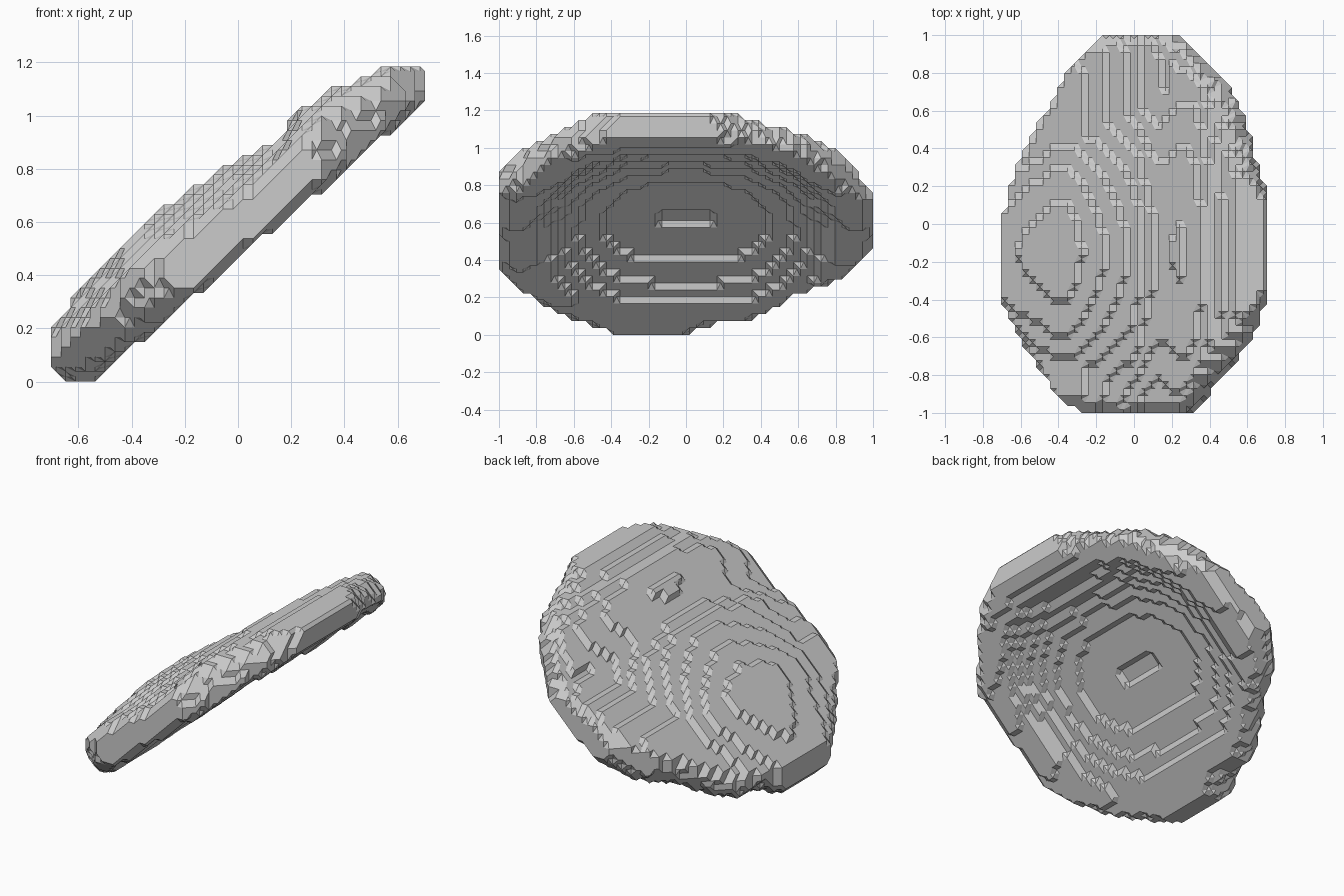
import bpy, bmesh, math
from itertools import product
from mathutils import Vector

if "Cube" in bpy.data.objects:
    bpy.data.objects.remove(bpy.data.objects["Cube"], do_unlink=True)

STEP = 1 / 27            # size of one voxel
COUNT = (38, 54, 32)     # voxels along x, y, z
RIM = 0.115              # reach of the rounded rim
STRETCH = 1.28           # plan width to width along the slope

# Plan outline of the tilted disc
OUTLINE = [(-.12, 1), (.2, 1), (.4, .85), (.55, .66), (.64, .3), (.7, .15),
           (.7, -.4), (.6, -.65), (.45, -.83), (.3, -1), (-.25, -1),
           (-.35, -.94), (-.48, -.77), (-.58, -.6), (-.7, -.36), (-.7, -.04),
           (-.63, .08), (-.6, .28), (-.48, .5), (-.37, .66), (-.28, .86)]
CORE = [Vector((x * (.84 if x > 0 else .86) * STRETCH, y * .89))
        for x, y in OUTLINE]
SIDES = list(zip(CORE, CORE[1:] + CORE[:1]))


def outside_distance(p):
    """Distance from p to the core outline, zero when inside it."""
    inside, best = False, math.inf
    for a, b in SIDES:
        ab = b - a
        t = max(0, min(1, (p - a).dot(ab) / ab.length_squared))
        best = min(best, (p - a - ab * t).length)
        if (a.y > p.y) != (b.y > p.y) and p.x < a.x + ab.x * (p.y - a.y) / ab.y:
            inside = not inside
    return 0 if inside else best


def upper(x, y):
    """Top skin, as height above the 45 degree plane: swollen at the low end."""
    droop = max(.09, .2 - .3 * x) * (y + .15) ** 2
    ripple = .025 * math.sin(5 * math.pi * max(0, x))
    crown = min(.84 - .31 * x - ripple, .95, 1 + .12 * x)
    return crown - min(droop, .11)


def lower(x, y):
    """Underside, as height above the 45 degree plane: hollow in the middle."""
    spread = .3 if x > .05 else .21
    hollow = 1 - (x - .05) ** 2 / spread - abs(y) ** 3 / .55
    rim = .5 - .14 * x - .1 * x * x - .05 * y * y
    return rim + .17 * max(0, hollow)


def is_solid(x, y, z):
    """Between the two skins, rounded off beyond the core outline."""
    top, bottom = upper(x, y), lower(x, y)
    offset = z - x - (top + bottom) / 2
    half = (top - bottom) / 2
    if abs(offset) >= half:
        return False
    foot = Vector(((x + offset / 2) * STRETCH, y))
    reach = outside_distance(foot) / RIM
    return abs(offset / half) ** 2.5 + reach ** 2.5 < 1


def position(grid):
    return Vector(((grid[0] + .5 - COUNT[0] / 2) * STEP,
                   (grid[1] + .5 - COUNT[1] / 2) * STEP,
                   (grid[2] + .5) * STEP))


solid = {g for g in product(*map(range, COUNT)) if is_solid(*position(g))}


def cell_rings():
    """Corner rings of a cell's six sides, counter-clockwise from outside."""
    rings = []
    for axis, side in product(range(3), (0, 1)):
        ring = []
        for u, v in ((0, 0), (1, 0), (1, 1), (0, 1)):
            corner = [side] * 3
            corner[(axis + 1) % 3], corner[(axis + 2) % 3] = u, v
            ring.append(tuple(corner))
        rings.append(ring if side else ring[::-1])
    return rings


RINGS = cell_rings()
bm = bmesh.new()
verts = {}


def vertex(key):
    if key not in verts:
        verts[key] = bm.verts.new(position([k / 2 for k in key]))
    return verts[key]


# Chamfered voxel skin: link edge midpoints around every boundary cell
cells = {tuple(a - b for a, b in zip(g, o))
         for g in solid for o in product((0, 1), repeat=3)}
for cell in cells:
    links = {}
    for ring in RINGS:
        pts = [tuple(a + b for a, b in zip(cell, c)) for c in ring]
        full = [p in solid for p in pts]
        mids = [tuple(a + b for a, b in zip(pts[i], pts[(i + 1) % 4]))
                for i in range(4)]
        for i in range(4):
            if not full[i] and full[(i + 1) % 4]:
                j = (i + 1) % 4
                while full[(j + 1) % 4]:
                    j = (j + 1) % 4
                links[mids[j]] = mids[i]
    while links:
        start, nxt = links.popitem()
        loop = [start]
        while nxt != start:
            loop.append(nxt)
            nxt = links.pop(nxt)
        corners = [vertex(k) for k in loop]
        if bm.faces.get(corners) is None:
            bm.faces.new(corners)

bmesh.ops.triangulate(bm, faces=[f for f in bm.faces if len(f.verts) > 4])
bmesh.ops.recalc_face_normals(bm, faces=bm.faces)

mesh = bpy.data.meshes.new("tilted_disc")
bm.to_mesh(mesh)
bm.free()
disc = bpy.data.objects.new("tilted_disc", mesh)
bpy.context.collection.objects.link(disc)
